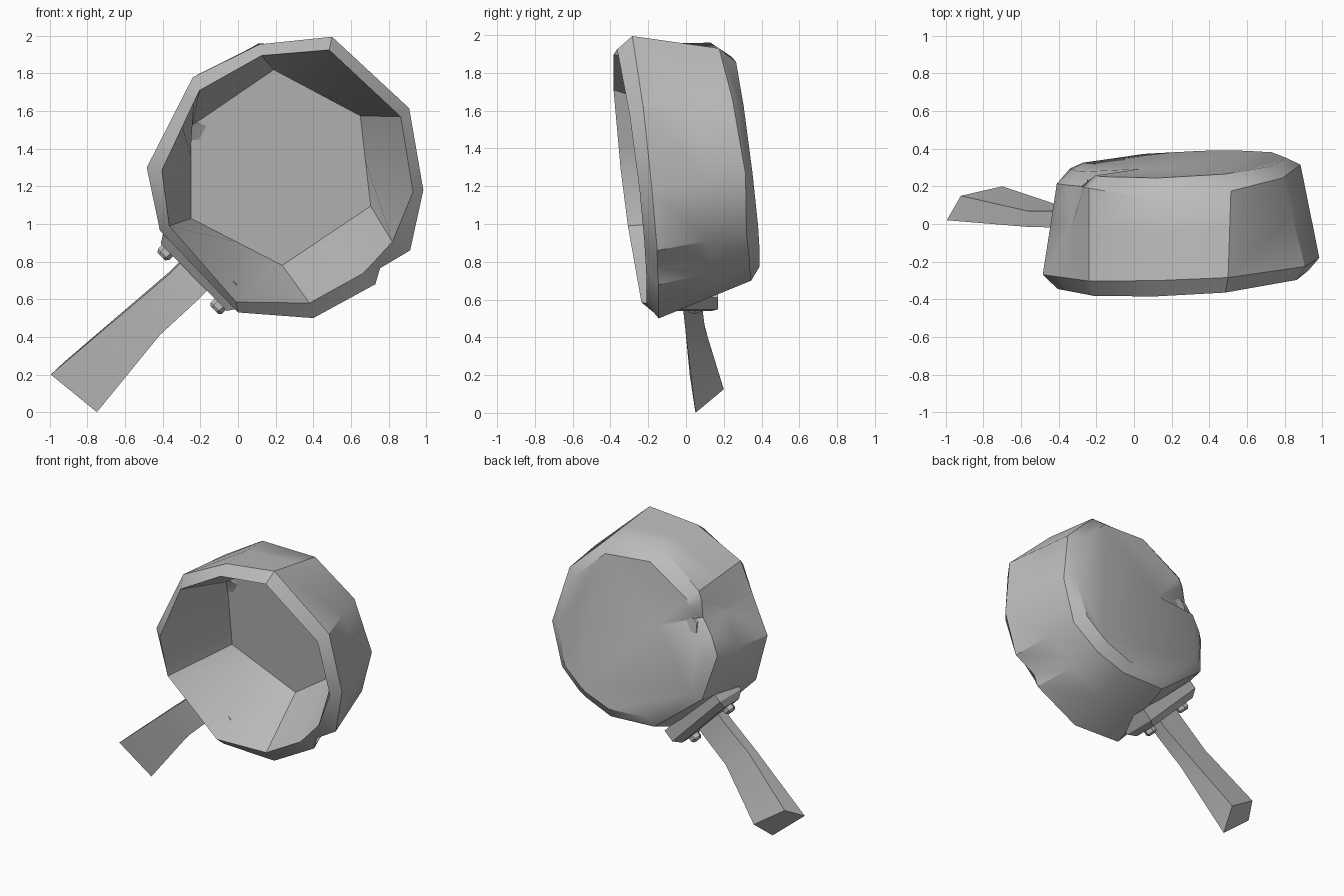
import bpy, bmesh, math
from mathutils import Vector

if "Cube" in bpy.data.objects:
    bpy.data.objects.remove(bpy.data.objects["Cube"])

metal = bpy.data.materials.new("worn_grey_metal")
metal.diffuse_color = (0.5, 0.5, 0.5, 1)
metal.use_nodes = True
metal.node_tree.nodes["Principled BSDF"].inputs["Base Color"].default_value = metal.diffuse_color


def loft(name, rings, angle):
    """Skin a list of equal-length rings, cap both ends, shade by angle."""
    bm = bmesh.new()
    vs = [[bm.verts.new(p) for p in r] for r in rings]
    n = len(rings[0])
    for a, b in zip(vs, vs[1:]):
        for i in range(n):
            j = (i + 1) % n
            bm.faces.new((a[i], a[j], b[j], b[i]))
    bm.faces.new(vs[0])
    bm.faces.new(vs[-1])
    bmesh.ops.recalc_face_normals(bm, faces=bm.faces)
    me = bpy.data.meshes.new(name)
    bm.to_mesh(me)
    bm.free()
    ob = bpy.data.objects.new(name, me)
    bpy.context.collection.objects.link(ob)
    me.materials.append(metal)
    bpy.context.view_layer.objects.active = ob
    ob.select_set(True)
    bpy.ops.object.shade_smooth_by_angle(angle=math.radians(angle))
    ob.select_set(False)
    return ob


def with_crack(ring, fr=(0.32, 0.55, 0.85)):
    """Add three columns between the last two points, where the crack sits."""
    a, b = ring[-2], ring[-1]
    return ring[:-1] + [a.lerp(b, f) for f in fr] + [b]


def plane(points, a, b, c):
    """Lift (x, z) points onto the tilted plane y = a + b z + c x."""
    return [Vector((x, a + b * z + c * x, z)) for x, z in points]


# Pan bowl: outlines run clockwise from the top, seen from the front
rim = plane([(.115, 1.955), (.50, 1.995), (.91, 1.615), (.985, 1.18), (.915, .86), (.755, .765),
             (.73, .68), (.40, .50), (0, .53), (-.415, .965), (-.485, 1.30), (-.24, 1.78)],
            -.1175, -.097, .053)
lip = plane([(.125, 1.895), (.485, 1.925), (.865, 1.57), (.93, 1.17), (.82, .905), (.70, .775),
             (.66, .735), (.38, .58), (-.01, .585), (-.365, .99), (-.405, 1.285), (-.205, 1.71)],
            -.165, -.12, .065)
wall = [Vector(p) for p in [
    (.11, .13, 1.96), (.515, .175, 1.93), (.79, .245, 1.665), (.885, .315, 1.265),
    (.80, .32, .95), (.65, .335, .82), (.60, .335, .785), (.38, .345, .70),
    (.03, .33, .71), (-.34, .295, 1.0), (-.41, .215, 1.31), (-.24, .19, 1.74)]]
base = plane([(.24 + .88 * (p.x - .24), 1.32 + .88 * (p.z - 1.32)) for p in wall],
             .464, -.12, .05)

# Six-sided floor, with extra points along its sides to match the rim
hexa = [Vector(p) for p in [(.19, 1.82), (.65, 1.575), (.705, 1.095),
                            (.235, .78), (-.25, 1.03), (-.25, 1.52)]]
steps = [0, .5, 1, 1.5, 2, 2.33, 2.67, 3, 3.5, 4, 4.5, 5]
flat = [hexa[int(s)].lerp(hexa[(int(s) + 1) % 6], s % 1) for s in steps]
floor = plane([tuple(p) for p in flat], .424, -.12, .05)

rim, lip, floor, wall, base = [with_crack(r) for r in (rim, lip, floor, wall, base)]
mid = [a.lerp(b, .58) for a, b in zip(rim, wall)]
mid[11], mid[13] = mid[12].lerp(mid[11], .08), mid[12].lerp(mid[13], .08)
wall[12] = Vector((-.28, .20, 1.56))      # bottom of the crack
base[12] = Vector((.035, .293, 1.45))     # inner end of the crack
loft("pan_bowl", [floor, lip, rim, mid, wall, base], 35)

# Handle: four-sided, flaring to the end
loft("handle", [
    [(-.995, .02, .20), (-.92, .15, .27), (-.70, .20, .125), (-.75, .05, 0)],
    [(-.57, -.015, .56), (-.57, .07, .57), (-.40, .10, .45), (-.415, 0, .41)],
    [(-.37, -.02, .73), (-.36, .07, .75), (-.20, .08, .61), (-.22, -.02, .59)],
    [(-.28, -.02, .82), (-.27, .07, .84), (-.11, .08, .70), (-.13, -.02, .68)]], 20)

# Mounting frame: along the plate, and outward down the handle
along = Vector((.70, 0, -.71)).normalized()
out = Vector((-.71, 0, -.70)).normalized()
depth = Vector((0, 1, 0))
origin = Vector((-.16, .045, .79))


def outline(h, u0, ru, rv, n, turn):
    """Ring of n points around the outward axis at height h."""
    return [origin + out * h + along * (u0 + ru * math.cos(turn + math.tau * i / n))
            + depth * rv * math.sin(turn + math.tau * i / n) for i in range(n)]


# Chamfered mounting plate
r2 = math.sqrt(2)
loft("mounting_plate", [outline(h, 0, a * r2, b * r2, 4, math.pi / 4)
                        for h, a, b in [(-.03, .28, .125), (.06, .28, .125), (.105, .25, .085)]], 20)

# Two hexagonal bolts
for side, u in (("upper", -.2), ("lower", .2)):
    loft(side + "_bolt", [outline(h, u, r, r, 6, 0)
                          for h, r in [(.09, .042), (.135, .042), (.15, .028)]], 20)
